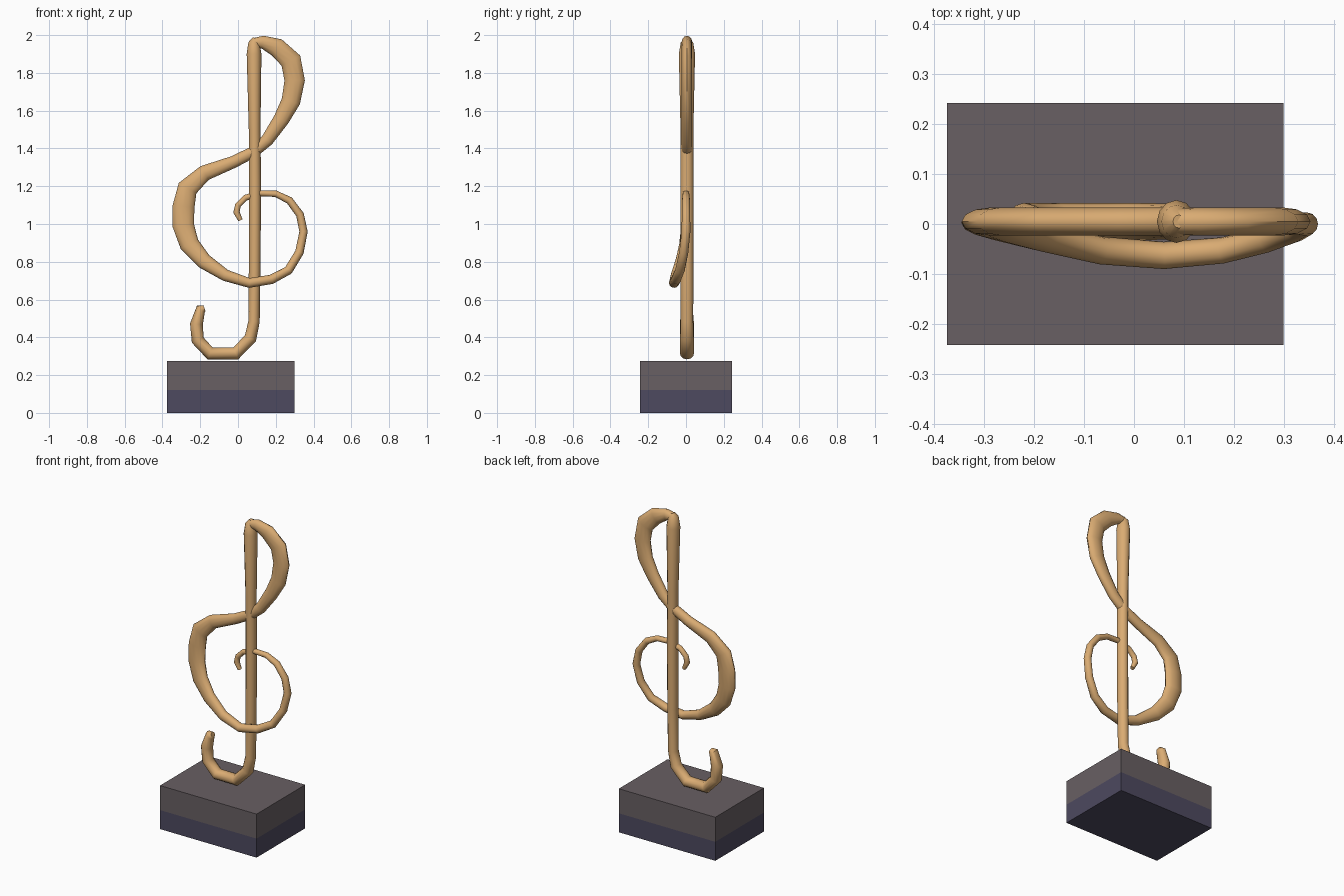
import bpy, bmesh, math
from mathutils import Vector

if "Cube" in bpy.data.objects:
    bpy.data.objects.remove(bpy.data.objects["Cube"])


def material(name, rgb):
    m = bpy.data.materials.new(name)
    m.diffuse_color = (*rgb, 1)
    m.use_nodes = True
    m.node_tree.nodes["Principled BSDF"].inputs["Base Color"].default_value = m.diffuse_color
    return m


wood = material("warm wood", (0.70, 0.41, 0.17))
stone = material("warm grey", (0.138, 0.115, 0.125))
slate = material("dark blue grey", (0.075, 0.068, 0.115))
SIDES = 12


def sweep(name, pts, depth):
    """Elliptical tube through (x, z, in-plane radius, y) stations."""
    bm = bmesh.new()
    pos = [Vector((x, y, z)) for x, z, r, y in pts]
    rings = []
    for i, (x, z, r, y) in enumerate(pts):
        before = (pos[i] - pos[max(i - 1, 0)]).normalized()
        after = (pos[min(i + 1, len(pos) - 1)] - pos[i]).normalized()
        t = (before + after).normalized()
        n = t.cross(Vector((0, 1, 0))).normalized()
        b = n.cross(t)
        d = depth(r)
        ring = []
        for k in range(SIDES):
            a = 2 * math.pi * k / SIDES
            ring.append(bm.verts.new(pos[i] + n * r * math.cos(a) + b * d * math.sin(a)))
        rings.append(ring)
    for p, q in zip(rings, rings[1:]):
        for k in range(SIDES):
            j = (k + 1) % SIDES
            bm.faces.new((p[k], p[j], q[j], q[k]))
    bm.faces.new(rings[0])
    bm.faces.new(rings[-1])
    bmesh.ops.recalc_face_normals(bm, faces=bm.faces)
    me = bpy.data.meshes.new(name)
    bm.to_mesh(me)
    bm.free()
    me.materials.append(wood)
    ob = bpy.data.objects.new(name, me)
    bpy.context.collection.objects.link(ob)
    bpy.context.view_layer.objects.active = ob
    ob.select_set(True)
    bpy.ops.object.shade_smooth_by_angle(angle=math.radians(50))
    ob.select_set(False)


def block(name, z0, z1, mat):
    bpy.ops.mesh.primitive_cube_add(size=1, location=(-0.0375, 0, (z0 + z1) / 2))
    ob = bpy.context.object
    ob.name = name
    ob.scale = (0.675, 0.486, z1 - z0)
    ob.data.materials.append(mat)
    ob.select_set(False)


# Plinth in two bands
block("plinth_lower", 0, 0.12, slate)
block("plinth_upper", 0.12, 0.275, stone)

# Straight stem with hooked foot
Y = 0.005
stem = [(-0.178, 0.555, 0.016), (-0.197, 0.548, 0.028), (-0.22, 0.47, 0.034),
        (-0.213, 0.385, 0.034), (-0.148, 0.315, 0.034), (-0.012, 0.315, 0.034),
        (0.066, 0.395, 0.033), (0.085, 0.485, 0.03), (0.088, 0.75, 0.031),
        (0.09, 1.2, 0.032), (0.088, 1.5, 0.031), (0.085, 1.9, 0.039),
        (0.085, 1.96, 0.03), (0.09, 1.985, 0.012)]
sweep("stem_and_hook", [(x, z, r, Y) for x, z, r in stem], lambda r: r * 1.1)

# Swelling ribbon: top loop, left bow, front sweep and inner curl
ribbon = [(0.085, 1.96, 0.025, Y), (0.13, 1.963, 0.034, Y), (0.205, 1.935, 0.05, Y),
          (0.28, 1.865, 0.056, Y), (0.30, 1.76, 0.054, Y), (0.28, 1.65, 0.05, Y),
          (0.23, 1.555, 0.042, Y), (0.155, 1.445, 0.034, Y), (0.087, 1.385, 0.03, Y),
          (-0.02, 1.33, 0.032, Y), (-0.177, 1.27, 0.042, Y), (-0.267, 1.19, 0.054, Y),
          (-0.288, 1.094, 0.058, Y), (-0.29, 0.993, 0.057, 0.003), (-0.257, 0.892, 0.052, -0.008),
          (-0.18, 0.803, 0.042, -0.028), (-0.066, 0.728, 0.031, -0.053), (0.06, 0.688, 0.026, -0.063),
          (0.177, 0.707, 0.025, -0.053), (0.267, 0.755, 0.024, -0.032), (0.325, 0.85, 0.023, -0.012),
          (0.347, 0.96, 0.022, 0), (0.328, 1.05, 0.021, 0), (0.272, 1.125, 0.02, 0),
          (0.2, 1.16, 0.017, 0), (0.114, 1.163, 0.016, 0), (0.04, 1.139, 0.016, 0),
          (0.0, 1.1, 0.016, 0), (-0.008, 1.062, 0.017, 0), (0.013, 1.02, 0.012, 0)]
sweep("clef_ribbon", ribbon, lambda r: min(r * 1.05, 0.028))
